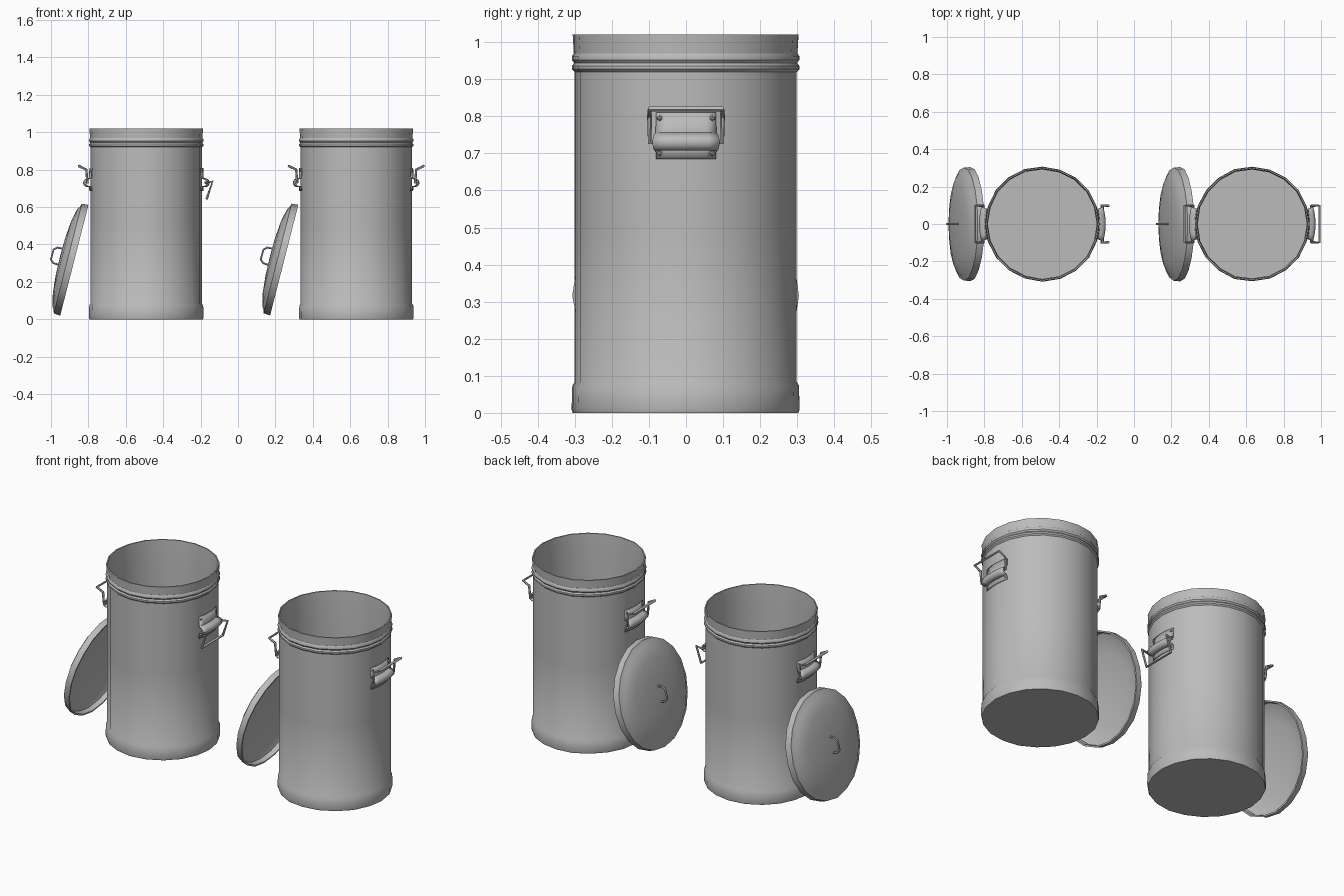
import bpy, bmesh, math, random
from mathutils import Matrix, Vector

random.seed(4)
if "Cube" in bpy.data.objects:
    bpy.data.objects.remove(bpy.data.objects["Cube"], do_unlink=True)

steel = bpy.data.materials.new("galvanised steel")
steel.use_nodes = True
GREY = (0.5, 0.5, 0.5, 1)
steel.diffuse_color = GREY
steel.node_tree.nodes["Principled BSDF"].inputs["Base Color"].default_value = GREY

SIDES = 20
WALL = 0.299
PIVOT_Z = 0.73


def finish(obj, angle=35):
    """Give the part its material and smooth shading with sharp creases."""
    obj.data.materials.clear()
    obj.data.materials.append(steel)
    bpy.ops.object.select_all(action='DESELECT')
    obj.select_set(True)
    bpy.context.view_layer.objects.active = obj
    bpy.ops.object.shade_smooth_by_angle(angle=math.radians(angle))
    return obj


def mesh_object(name, bm, matrix):
    bmesh.ops.recalc_face_normals(bm, faces=bm.faces)
    mesh = bpy.data.meshes.new(name)
    bm.to_mesh(mesh)
    bm.free()
    obj = bpy.data.objects.new(name, mesh)
    bpy.context.collection.objects.link(obj)
    obj.matrix_world = matrix
    return finish(obj)


def lathe(name, profile, matrix, dent=0.0):
    """Turn a (radius, height) profile about z, with slight hand-worn dents."""
    bm = bmesh.new()
    dents = [random.uniform(-dent, dent) for _ in range(SIDES)]
    rings = []
    for r, z in profile:
        if r == 0:
            rings.append([bm.verts.new((0, 0, z))] * SIDES)
            continue
        ring = []
        for i in range(SIDES):
            a = math.tau * i / SIDES
            rr = r + dents[i]
            ring.append(bm.verts.new((rr * math.cos(a), rr * math.sin(a), z)))
        rings.append(ring)
    for low, high in zip(rings, rings[1:]):
        for i in range(SIDES):
            j = (i + 1) % SIDES
            bm.faces.new(dict.fromkeys((low[i], low[j], high[j], high[i])))
    return mesh_object(name, bm, matrix)


def wire(name, points, radius, matrix, cyclic=False):
    """Round bar bent through the given points."""
    curve = bpy.data.curves.new(name, 'CURVE')
    curve.dimensions = '3D'
    curve.bevel_depth = radius
    curve.bevel_resolution = 1
    curve.use_fill_caps = True
    spline = curve.splines.new('POLY')
    spline.points.add(len(points) - 1)
    for p, co in zip(spline.points, points):
        p.co = (*co, 1)
    spline.use_cyclic_u = cyclic
    obj = bpy.data.objects.new(name, curve)
    bpy.context.collection.objects.link(obj)
    obj.matrix_world = matrix
    bpy.ops.object.select_all(action='DESELECT')
    obj.select_set(True)
    bpy.context.view_layer.objects.active = obj
    bpy.ops.object.convert(target='MESH')
    return finish(bpy.context.object, 50)


def bracket(name, matrix):
    """Curved sheet strap with a rolled sleeve that holds the bail."""
    profile = [(0.003, 0.685), (0.006, 0.71)]
    for k in range(7):
        a = math.radians(-75 + 25 * k)
        profile.append((0.016 + 0.021 * math.cos(a), PIVOT_Z + 0.021 * math.sin(a)))
    profile += [(0.006, 0.755), (0.003, 0.81)]
    bm = bmesh.new()
    columns = []
    for i in range(7):
        a = -0.27 + 0.09 * i
        columns.append([bm.verts.new(((WALL + r) * math.cos(a), (WALL + r) * math.sin(a), z))
                        for r, z in profile])
    for left, right in zip(columns, columns[1:]):
        for k in range(len(profile) - 1):
            bm.faces.new((left[k], right[k], right[k + 1], left[k + 1]))
    obj = mesh_object(name, bm, matrix)
    solid = obj.modifiers.new("sheet thickness", 'SOLIDIFY')
    solid.thickness = 0.005
    solid.offset = 0


def rivets(name, matrix):
    bm = bmesh.new()
    for a in (-0.235, 0.235):
        for z in (0.70, 0.795):
            pos = Vector(((WALL + 0.006) * math.cos(a), (WALL + 0.006) * math.sin(a), z))
            bmesh.ops.create_icosphere(bm, subdivisions=1, radius=0.008,
                                       matrix=Matrix.Translation(pos))
    mesh_object(name, bm, matrix)


def side_handle(name, matrix, arm):
    """Strap, rivets and a wire bail whose arms follow (out, z) points."""
    bracket(name + "_strap", matrix)
    rivets(name + "_rivets", matrix)
    path = [(WALL + 0.016, PIVOT_Z)] + [(WALL + out, z) for out, z in arm]
    points = [(x, -0.098, z) for x, z in path] + [(x, 0.098, z) for x, z in reversed(path)]
    wire(name + "_bail", points, 0.007, matrix, cyclic=True)


CAN = [(0, 0), (0.304, 0), (0.307, 0.01), (0.305, 0.074), (0.299, 0.083),
       (0.299, 0.5), (0.299, 0.92), (0.306, 0.927), (0.306, 0.936), (0.300, 0.944),
       (0.306, 0.952), (0.306, 0.962), (0.301, 0.97), (0.304, 1.02),
       (0.297, 1.02), (0.292, 0.93), (0.292, 0.5), (0.292, 0.02), (0, 0.02)]

LID = [(0, 0.079), (0.1, 0.077), (0.2, 0.068), (0.27, 0.052), (0.285, 0.042),
       (0.303, 0.036), (0.306, 0), (0.297, 0), (0.294, 0.028), (0.27, 0.04),
       (0.19, 0.058), (0, 0.066)]

RAISED = [(0.022, 0.80), (0.062, 0.82)]
HANGING = [(0.055, 0.737), (0.024, 0.645)]


def trash_can(name, x, right_arm):
    base = Matrix.Translation((x, 0, 0))
    lathe(name + "_body", CAN, base, 0.002)

    # Carrying handles on both sides
    side_handle(name + "_left_handle", base, right_arm)
    side_handle(name + "_right_handle", base @ Matrix.Rotation(math.pi, 4, 'Z'), RAISED)

    # Lid leaning against the side
    lean = (Matrix.Translation((x - 0.385, 0, 0.316))
            @ Matrix.Rotation(math.radians(-75.7), 4, 'Y'))
    lathe(name + "_lid", LID, lean, 0.002)
    loop = [(-0.045, 0, 0.07), (-0.043, 0, 0.105), (-0.028, 0, 0.122),
            (0.028, 0, 0.122), (0.043, 0, 0.105), (0.045, 0, 0.07)]
    wire(name + "_lid_handle", loop, 0.006, lean)


trash_can("first_can", -0.49, HANGING)
trash_can("second_can", 0.632, RAISED)
